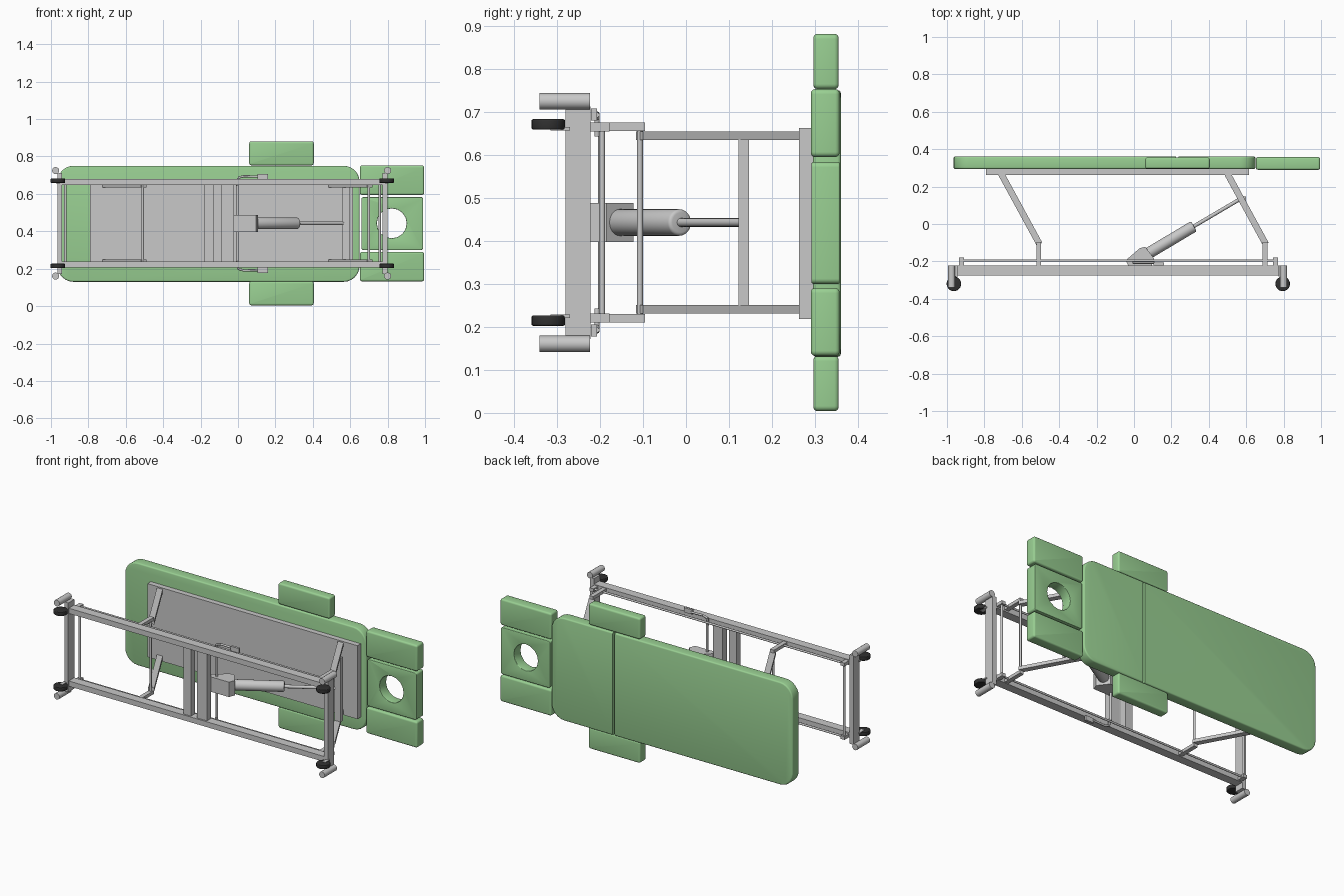
import bpy, bmesh, math
from mathutils import Vector, Matrix

cube = bpy.data.objects.get("Cube")
if cube:
    bpy.data.objects.remove(cube, do_unlink=True)

MID = 0.4425  # height of the table's long centre line


def material(name, rgb, rough):
    m = bpy.data.materials.new(name)
    m.use_nodes = True
    m.diffuse_color = (*rgb, 1)
    bsdf = m.node_tree.nodes["Principled BSDF"]
    bsdf.inputs["Base Color"].default_value = (*rgb, 1)
    bsdf.inputs["Roughness"].default_value = rough
    return m


GREEN = material("green_vinyl", (0.32, 0.63, 0.29), 0.6)
GREY = material("grey_metal", (0.58, 0.58, 0.58), 0.5)
BLACK = material("black_rubber", (0.03, 0.03, 0.03), 0.7)


def finish(bm, name, mat):
    mesh = bpy.data.meshes.new(name)
    bm.to_mesh(mesh)
    bm.free()
    mesh.materials.append(mat)
    obj = bpy.data.objects.new(name, mesh)
    bpy.context.collection.objects.link(obj)
    return obj


def activate(obj):
    bpy.ops.object.select_all(action="DESELECT")
    obj.select_set(True)
    bpy.context.view_layer.objects.active = obj


def smooth(obj):
    activate(obj)
    bpy.ops.object.shade_smooth_by_angle(angle=math.radians(35))


def box(name, x, y, z, mat=GREY, corner=0):
    """Box from three (low, high) ranges, optionally with rounded plan corners."""
    bm = bmesh.new()
    size = [b - a for a, b in (x, y, z)]
    mid = [(a + b) / 2 for a, b in (x, y, z)]
    bmesh.ops.create_cube(bm, size=1, matrix=Matrix.Translation(mid) @ Matrix.Diagonal((*size, 1)))
    if corner:
        edges = [e for e in bm.edges if abs(e.verts[0].co.y - e.verts[1].co.y) > size[1] / 2]
        bmesh.ops.bevel(bm, geom=edges, offset=corner, segments=6, profile=0.5, affect="EDGES")
    return finish(bm, name, mat)


def beam(name, a, b, z, width, depth):
    """Rectangular bar between two (x, y) points."""
    a, b = Vector((*a, z)), Vector((*b, z))
    d = b - a
    bm = bmesh.new()
    mat = (Matrix.Translation((a + b) / 2) @ Matrix.Rotation(math.atan2(d.y, d.x), 4, "Z")
           @ Matrix.Diagonal((d.length, width, depth, 1)))
    bmesh.ops.create_cube(bm, size=1, matrix=mat)
    return finish(bm, name, GREY)


def rod(name, a, b, r, mat=GREY, sides=16, bevel=0):
    a, b = Vector(a), Vector(b)
    d = b - a
    bm = bmesh.new()
    bmesh.ops.create_cone(bm, cap_ends=True, segments=sides, radius1=r, radius2=r, depth=d.length,
                          matrix=Matrix.Translation((a + b) / 2) @ d.to_track_quat("Z", "Y").to_matrix().to_4x4())
    obj = finish(bm, name, mat)
    if bevel:
        soften(obj, bevel)
    smooth(obj)
    return obj


def soften(obj, width):
    activate(obj)
    mod = obj.modifiers.new("soft_edge", "BEVEL")
    mod.width, mod.segments = width, 3
    mod.limit_method, mod.angle_limit = "ANGLE", math.radians(40)
    bpy.ops.object.modifier_apply(modifier=mod.name)


def cut(obj, cutter):
    cutter.hide_render = True
    activate(obj)
    mod = obj.modifiers.new("cut", "BOOLEAN")
    mod.operation, mod.solver, mod.object = "DIFFERENCE", "EXACT", cutter
    bpy.ops.object.modifier_apply(modifier=mod.name)
    bpy.data.objects.remove(cutter, do_unlink=True)


def cushion(name, x, y, z, corner=0.012, edge=0.01):
    obj = box(name, x, y, z, GREEN, corner)
    soften(obj, edge)
    smooth(obj)
    return obj


# Main cushion with a seam across its top
main = cushion("main_cushion", (-0.965, 0.65), (0.295, 0.36), (0.13, 0.75), 0.085, 0.008)
cut(main, box("seam_cutter", (0.225, 0.239), (0.335, 0.4), (0, 1)))
smooth(main)

# Face cushion with breathing hole
face = box("face_cushion", (0.66, 0.99), (0.292, 0.357), (0.3, 0.583), GREEN, 0.012)
cut(face, rod("hole_cutter", (0.822, 0.2, MID), (0.822, 0.5, MID), 0.08))
soften(face, 0.018)
smooth(face)

# Metal support panel and actuator cross bar
box("support_panel", (-0.79, 0.615), (0.263, 0.295), (0.218, 0.662))
box("leg_cross_bar", (0.56, 0.6), (0.122, 0.147), (0.25, 0.635))

# Parts repeated on both long sides
for s, side in ((1, "upper"), (-1, "lower")):
    def zr(a, b):
        return tuple(sorted((MID + s * a, MID + s * b)))

    cushion(side + "_arm_rest", (0.06, 0.405), (0.296, 0.355), zr(0.31, 0.4385))
    cushion(side + "_head_side_cushion", (0.652, 0.995), (0.29, 0.357), zr(0.152, 0.31))
    box(side + "_base_rail", (-0.96, 0.79), (-0.275, -0.222), zr(0.204, 0.236))
    rod(side + "_guide_rod", (-0.92, -0.195, MID + s * 0.222), (0.755, -0.195, MID + s * 0.222), 0.006)

    # Pivot posts, slanted legs and rod brackets
    for x, end in ((-0.51, "foot"), (0.70, "head")):
        tag = f"{side}_{end}_"
        box(tag + "post", (x - 0.012, x + 0.014), (-0.222, -0.095), zr(0.213, 0.232))
        beam(tag + "leg", (x + 0.005, -0.108), (x - 0.2, 0.268), MID + s * 0.202, 0.034, 0.02)
    for x, end in ((-0.923, "foot"), (0.757, "head")):
        box(f"{side}_{end}_bracket", (x - 0.013, x + 0.013), (-0.222, -0.178), zr(0.212, 0.232))

    # Support feet and wheels
    for x, wx, end in ((-0.975, -0.963, "foot"), (0.8, 0.795, "head")):
        z = MID + s * 0.282
        rod(f"{side}_{end}_stand", (x, -0.34, z), (x, -0.223, z), 0.019)
        z = MID + s * 0.228
        rod(f"{side}_{end}_wheel", (wx, -0.32, z - 0.012), (wx, -0.32, z + 0.012), 0.039, BLACK, 24, 0.004)
        box(f"{side}_{end}_wheel_fork", (wx - 0.01, wx + 0.01), (-0.315, -0.27), zr(0.214, 0.222))

    # Foot pedal with bent arm
    path = [(-0.003, 0.2), (0.0, 0.243), (0.03, 0.252), (0.11, 0.25)]
    for i, (p, q) in enumerate(zip(path, path[1:])):
        rod(f"{side}_pedal_arm_{i}", (p[0], -0.207, MID + s * p[1]), (q[0], -0.207, MID + s * q[1]), 0.006)
    box(side + "_pedal", (0.105, 0.16), (-0.221, -0.207), zr(0.237, 0.265))

# Cross members of the base
for x, end in ((-0.953, "foot"), (0.785, "head")):
    box(end + "_cross_beam", (x - 0.013, x + 0.013), (-0.28, -0.222), (0.172, 0.712))
for x, y, name in ((-0.923, -0.195, "foot_rod"), (0.757, -0.195, "head_rod"), (-0.003, -0.197, "pedal_rod"),
                   (-0.51, -0.107, "foot_pivot_rod"), (0.70, -0.107, "head_pivot_rod")):
    rod(name, (x, y, MID - 0.215), (x, y, MID + 0.215), 0.007)
for x, w, name in ((-0.155, 0.025, "rear_plank"), (-0.055, 0.033, "actuator_plank")):
    box(name, (x - w, x + w), (-0.265, -0.225), (MID - 0.21, MID + 0.21))

# Actuator mount: a wedge extruded along z
bm = bmesh.new()
wedge = [(-0.045, -0.195), (0.03, -0.13), (0.06, -0.122), (0.108, -0.185), (0.095, -0.222), (-0.03, -0.222)]
base = bm.faces.new([bm.verts.new((x, y, MID - 0.045)) for x, y in wedge])
top = bmesh.ops.extrude_face_region(bm, geom=[base])
bmesh.ops.translate(bm, verts=[v for v in top["geom"] if isinstance(v, bmesh.types.BMVert)], vec=(0, 0, 0.09))
bmesh.ops.recalc_face_normals(bm, faces=bm.faces)
finish(bm, "actuator_mount", GREY)

# Actuator
rod("actuator_body", (0.06, -0.167, MID), (0.32, -0.012, MID), 0.031, GREY, 24, 0.008)
rod("actuator_piston", (0.31, -0.018, MID), (0.575, 0.138, MID), 0.01)
